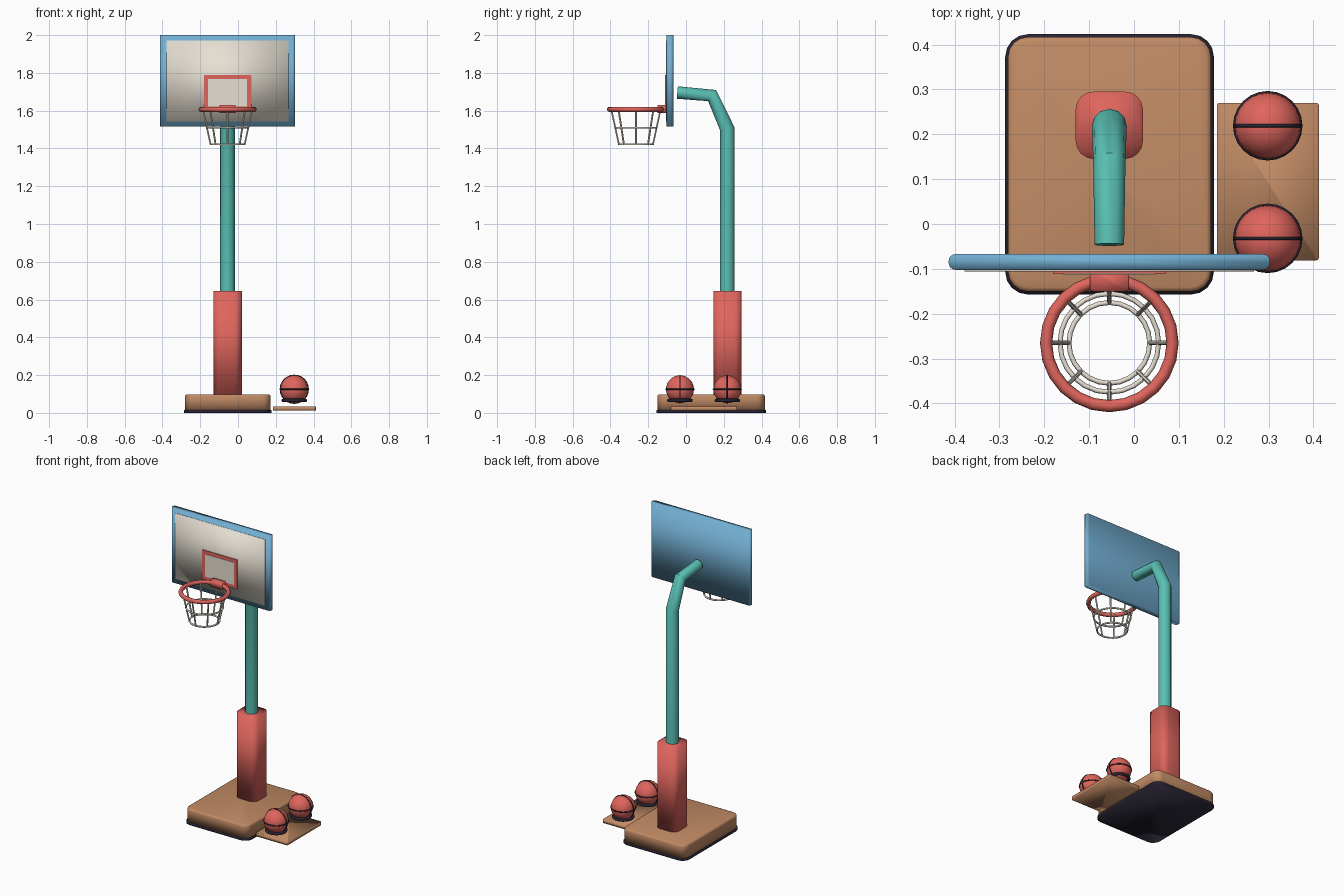
import bpy, bmesh, math
from mathutils import Vector

cube = bpy.data.objects.get("Cube")
if cube:
    bpy.data.objects.remove(cube, do_unlink=True)


def material(name, r, g, b):
    m = bpy.data.materials.new(name)
    m.use_nodes = True
    m.diffuse_color = (r, g, b, 1)
    m.node_tree.nodes["Principled BSDF"].inputs["Base Color"].default_value = (r, g, b, 1)
    return m


RED = material("coral red", 0.74, 0.13, 0.11)
TEAL = material("teal", 0.10, 0.53, 0.46)
BROWN = material("tan brown", 0.54, 0.26, 0.13)
BLUE = material("sky blue", 0.17, 0.43, 0.65)
CREAM = material("cream", 0.79, 0.74, 0.65)
DARK = material("dark plum", 0.022, 0.018, 0.034)

CX = -0.055                        # centre line of the hoop
HOOP = Vector((CX, -0.265, 1.607))


def finish(bm, name, mat, smooth=True):
    bmesh.ops.recalc_face_normals(bm, faces=bm.faces)
    for f in bm.faces:
        f.smooth = smooth
    me = bpy.data.meshes.new(name)
    bm.to_mesh(me)
    bm.free()
    me.materials.append(mat)
    ob = bpy.data.objects.new(name, me)
    bpy.context.collection.objects.link(ob)
    return ob


def box(name, mat, x, y, z, corner=0, top=0, smooth=True):
    """Box from (min, max) ranges, upright edges rounded, top edge softened."""
    bm = bmesh.new()
    bmesh.ops.create_cube(bm, size=1)
    for v in bm.verts:
        v.co = [r[0] if c < 0 else r[1] for c, r in zip(v.co, (x, y, z))]
    if corner:
        upright = [e for e in bm.edges if abs(e.verts[0].co.z - e.verts[1].co.z) > 1e-5]
        bmesh.ops.bevel(bm, geom=upright, offset=corner, segments=4,
                        profile=0.5, affect='EDGES')
    if top:
        rim = [e for e in bm.edges if all(v.co.z > z[1] - 1e-5 for v in e.verts)]
        bmesh.ops.bevel(bm, geom=rim, offset=top, segments=2,
                        profile=0.5, affect='EDGES')
    return finish(bm, name, mat, smooth)


def ring(name, mat, centre, major, minor, segs=24, sides=8, upright=False):
    """Torus lying flat, or standing in the xz plane."""
    bm = bmesh.new()
    rows = []
    for i in range(segs):
        a = math.tau * i / segs
        row = []
        for j in range(sides):
            b = math.tau * j / sides
            r = major + minor * math.cos(b)
            p = Vector((r * math.cos(a), r * math.sin(a), minor * math.sin(b)))
            if upright:
                p = Vector((p.x, p.z, p.y))
            row.append(bm.verts.new(p + Vector(centre)))
        rows.append(row)
    for i in range(segs):
        n = (i + 1) % segs
        for j in range(sides):
            k = (j + 1) % sides
            bm.faces.new((rows[i][j], rows[n][j], rows[n][k], rows[i][k]))
    return finish(bm, name, mat)


def tube(name, mat, points, radii, resolution):
    """Capped round tube along a straight-sided path, as a mesh."""
    cu = bpy.data.curves.new(name, 'CURVE')
    cu.dimensions = '3D'
    cu.bevel_depth = 1
    cu.bevel_resolution = resolution
    cu.use_fill_caps = True
    sp = cu.splines.new('POLY')
    sp.points.add(len(points) - 1)
    for p, co, r in zip(sp.points, points, radii):
        p.co = (*co, 1)
        p.radius = r
    cu.materials.append(mat)
    ob = bpy.data.objects.new(name, cu)
    bpy.context.collection.objects.link(ob)
    bpy.ops.object.select_all(action='DESELECT')
    ob.select_set(True)
    bpy.context.view_layer.objects.active = ob
    bpy.ops.object.convert(target='MESH')
    bpy.ops.object.shade_smooth_by_angle(angle=math.radians(50))
    return ob


# Weighted base
box("base_foot", DARK, (-0.287, 0.178), (-0.157, 0.423), (0, 0.014), corner=0.05)
box("base", BROWN, (-0.281, 0.172), (-0.151, 0.417), (0.012, 0.098), corner=0.045, top=0.01)

# Padded post and bent pole
box("post_pad", RED, (-0.13, 0.02), (0.145, 0.295), (0.09, 0.645), corner=0.04)
tube("pole", TEAL,
     [(CX, 0.218, 0.6), (CX, 0.218, 1.505), (CX, 0.138, 1.68), (CX, -0.046, 1.696)],
     [0.039, 0.039, 0.036, 0.033], 4)

# Backboard with face panel and target square
box("backboard", BLUE, (-0.413, 0.303), (-0.102, -0.067), (1.515, 2.0), corner=0.015)
box("board_panel", CREAM, (-0.378, 0.268), (-0.106, -0.1), (1.543, 1.972))
box("target_frame", RED, (-0.181, 0.071), (-0.110, -0.105), (1.6, 1.79), smooth=False)
box("target_panel", CREAM, (-0.158, 0.048), (-0.112, -0.108), (1.622, 1.767), smooth=False)

# Rim and its bracket
box("rim_bracket", RED, (-0.098, -0.012), (-0.15, -0.1), (1.588, 1.63), corner=0.008)
ring("rim", RED, HOOP, 0.141, 0.0135)

# Net: slanted cords tied by two hoops
def net_point(angle, radius, z):
    return (HOOP.x + radius * math.cos(angle), HOOP.y + radius * math.sin(angle), z)


for i in range(8):
    a = math.tau * i / 8
    tube(f"net_cord_{i + 1}", CREAM,
         [net_point(a, 0.13, 1.605), net_point(a, 0.09, 1.42)], [0.005] * 2, 1)
ring("net_hoop_middle", CREAM, (HOOP.x, HOOP.y, 1.51), 0.11, 0.0055, sides=6)
ring("net_hoop_bottom", CREAM, (HOOP.x, HOOP.y, 1.422), 0.09, 0.0055, sides=6)

# Side tray with two balls
box("ball_tray", BROWN, (0.185, 0.412), (-0.081, 0.27), (0.012, 0.034), corner=0.006)
for side, y in (("front", -0.032), ("back", 0.219)):
    c = Vector((0.298, y, 0.125))
    bm = bmesh.new()
    bmesh.ops.create_uvsphere(bm, u_segments=24, v_segments=14, radius=0.074)
    bmesh.ops.translate(bm, verts=bm.verts, vec=c)
    finish(bm, f"{side}_ball", RED)
    ring(f"{side}_ball_seam_level", DARK, c, 0.0735, 0.004, sides=6)
    ring(f"{side}_ball_seam_upright", DARK, c, 0.0735, 0.004, sides=6, upright=True)
    ring(f"{side}_ball_stand", DARK, (c.x, c.y, 0.066), 0.059, 0.009)
